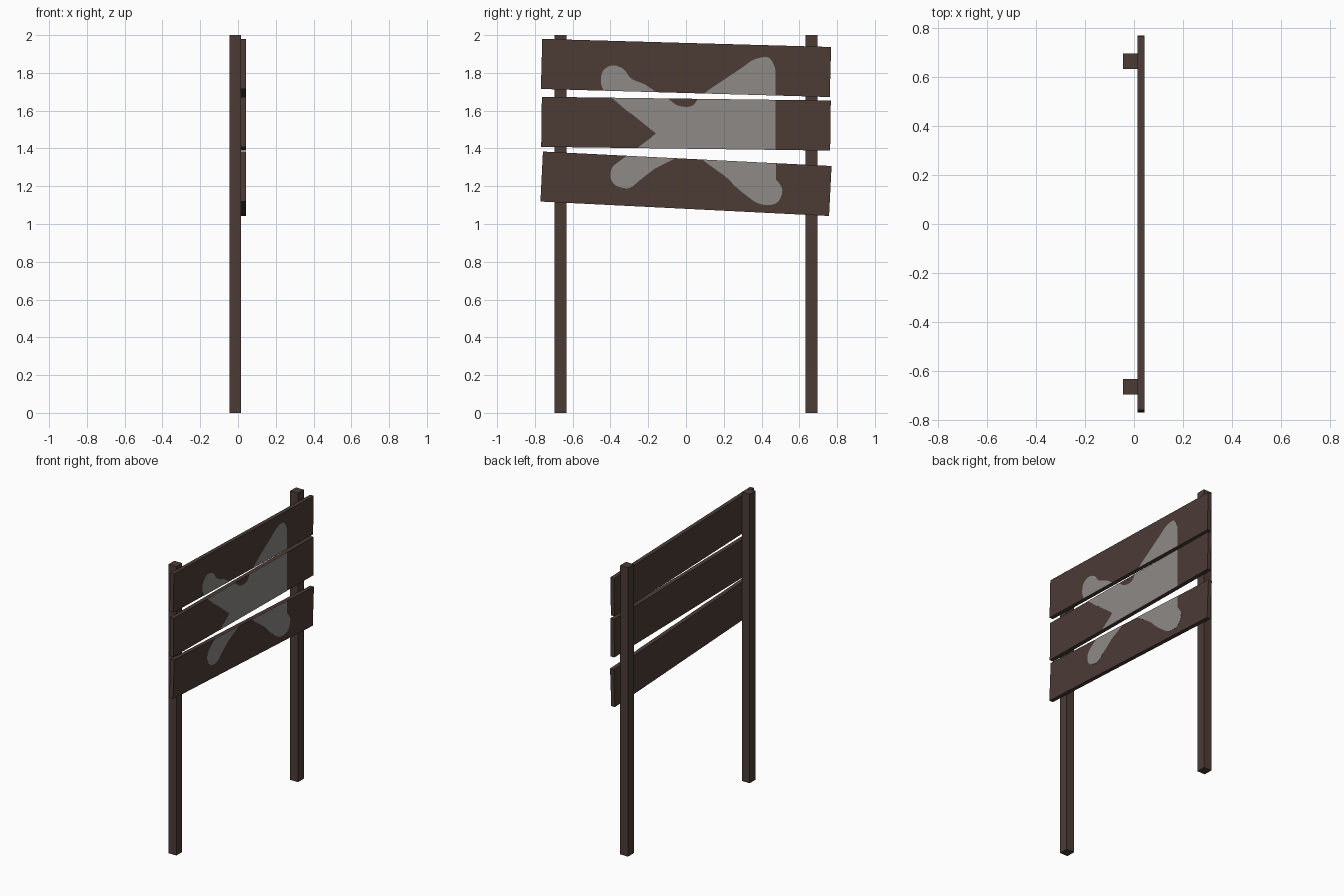
import bpy, bmesh, math
from mathutils import Matrix, Vector

if "Cube" in bpy.data.objects:
    bpy.data.objects.remove(bpy.data.objects["Cube"])


def material(name, rgb):
    m = bpy.data.materials.new(name)
    m.diffuse_color = (*rgb, 1)
    m.use_nodes = True
    m.node_tree.nodes["Principled BSDF"].inputs["Base Color"].default_value = m.diffuse_color
    return m


WOOD = material("dark wood", (0.072, 0.045, 0.037))
PAINT = material("grey paint", (0.27, 0.255, 0.24))


def add_object(name, bm, mat):
    bmesh.ops.recalc_face_normals(bm, faces=bm.faces)
    mesh = bpy.data.meshes.new(name)
    bm.to_mesh(mesh)
    bm.free()
    mesh.materials.append(mat)
    ob = bpy.data.objects.new(name, mesh)
    bpy.context.collection.objects.link(ob)
    return ob


def box(name, size, centre, tilt=0.0):
    bm = bmesh.new()
    bmesh.ops.create_cube(bm, size=1, matrix=Matrix.Translation(centre)
                          @ Matrix.Rotation(tilt, 4, 'X') @ Matrix.Diagonal((*size, 1)))
    return add_object(name, bm, WOOD)


# Painted cross outline in (y, z), clockwise from the upper left tip
CROSS = [
    (-.39, 1.84), (-.33, 1.82), (-.29, 1.77), (-.22, 1.74), (-.16, 1.70), (-.09, 1.66),
    (-.05, 1.63), (0, 1.62), (.04, 1.63), (.07, 1.67), (.15, 1.73), (.22, 1.76),
    (.29, 1.82), (.34, 1.86), (.39, 1.88), (.44, 1.88), (.47, 1.83), (.47, 1.78),
    (.43, 1.73), (.35, 1.69), (.26, 1.65), (.17, 1.57), (.14, 1.52), (.16, 1.48),
    (.27, 1.40), (.29, 1.34), (.35, 1.28), (.42, 1.26), (.48, 1.23), (.51, 1.18),
    (.49, 1.12), (.44, 1.10), (.38, 1.11), (.32, 1.15), (.26, 1.20), (.21, 1.25),
    (.10, 1.33), (.05, 1.38), (0, 1.41), (-.05, 1.39), (-.10, 1.35), (-.15, 1.30),
    (-.20, 1.28), (-.28, 1.20), (-.33, 1.19), (-.38, 1.21), (-.40, 1.25), (-.39, 1.30),
    (-.35, 1.33), (-.28, 1.35), (-.24, 1.41), (-.16, 1.48), (-.15, 1.52), (-.17, 1.55),
    (-.23, 1.56), (-.30, 1.59), (-.37, 1.65), (-.43, 1.70), (-.45, 1.75), (-.44, 1.81)]


def smooth_loop(pts, steps=3):
    # Closed Catmull-Rom curve through the points
    p = [Vector(q) for q in pts]
    n = len(p)
    out = []
    for i in range(n):
        a, b, c, d = p[i - 1], p[i], p[(i + 1) % n], p[(i + 2) % n]
        for s in range(steps):
            t = s / steps
            out.append(0.5 * (2 * b + (c - a) * t + (2 * a - 5 * b + 4 * c - d) * t * t
                              + (3 * b - a - 3 * c + d) * t ** 3))
    return out


def paint_plate(name, x, z_mid, height, tilt):
    # Cross cut to one board's upper and lower edges, as a thin plate
    bm = bmesh.new()
    face = bm.faces.new([bm.verts.new((x, q.x, q.y)) for q in smooth_loop(CROSS)])
    bmesh.ops.triangulate(bm, faces=[face])
    up = Vector((0, -math.sin(tilt), math.cos(tilt)))
    for side in (1, -1):
        bmesh.ops.bisect_plane(bm, geom=bm.verts[:] + bm.edges[:] + bm.faces[:],
                               plane_co=Vector((0, 0, z_mid)) + up * side * height / 2,
                               plane_no=up * side, clear_outer=True)
    ext = bmesh.ops.extrude_face_region(bm, geom=bm.faces[:], use_keep_orig=True)
    verts = [v for v in ext['geom'] if isinstance(v, bmesh.types.BMVert)]
    bmesh.ops.translate(bm, verts=verts, vec=(0.002, 0, 0))
    add_object(name, bm, PAINT)


# Posts
for side, label in ((-1, "left"), (1, "right")):
    box(label + "_post", (0.06, 0.063, 2.0), (-0.014, side * 0.665, 1.0))

# Crooked boards with the cross painted over them
LENGTH, HEIGHT, THICK, X = 1.53, 0.265, 0.028, 0.028
for label, z, tilt in (("top", 1.826, -0.028), ("middle", 1.531, -0.013), ("bottom", 1.213, -0.05)):
    box(label + "_board", (THICK, LENGTH, HEIGHT), (X, 0, z), tilt)
    paint_plate(label + "_paint", X + THICK / 2 - 0.0005, z, HEIGHT, tilt)
